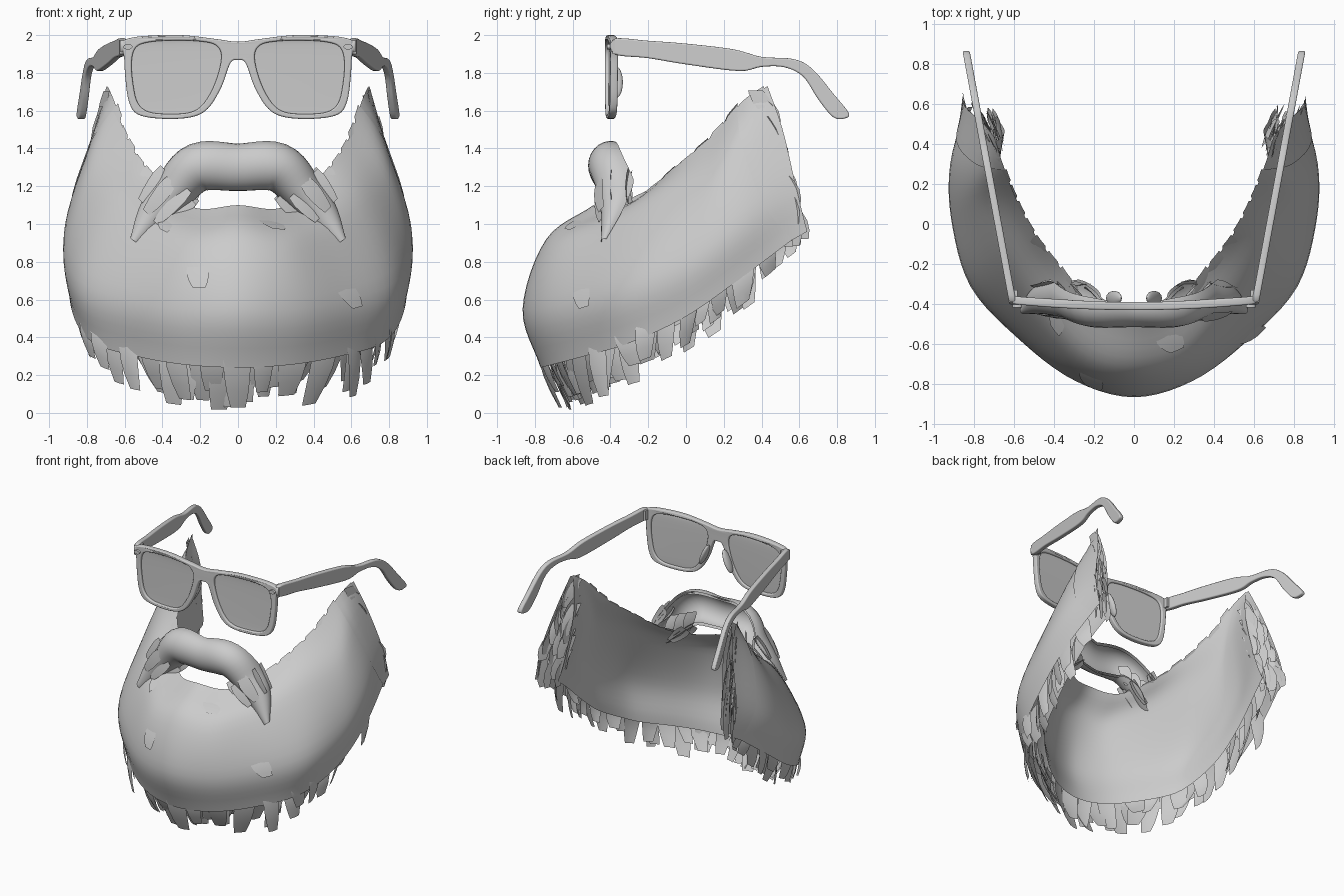
import bpy, math, random
from mathutils import Vector as V

if "Cube" in bpy.data.objects:
    bpy.data.objects.remove(bpy.data.objects["Cube"])
random.seed(4)
rnd = random.uniform


def spline(pts, t, closed=False):
    """Catmull-Rom point, t measured in segments."""
    n = len(pts)
    i = math.floor(t) if closed else max(0, min(int(t), n - 2))
    f = t - i

    def g(k):
        if closed:
            return pts[k % n]
        if k < 0:
            return pts[0] * 2 - pts[1]
        return pts[k] if k < n else pts[-1] * 2 - pts[-2]
    a, b, c, d = (g(i + k) for k in (-1, 0, 1, 2))
    return (b * 2 + (c - a) * f + (a * 2 - b * 5 + c * 4 - d) * f * f
            + (b * 3 - a - c * 3 + d) * f ** 3) * .5


def select(ob):
    bpy.ops.object.select_all(action='DESELECT')
    ob.select_set(True)
    bpy.context.view_layer.objects.active = ob


def smooth(ob, angle=35):
    select(ob)
    bpy.ops.object.shade_smooth_by_angle(angle=math.radians(angle))
    return ob


def mesh(name, verts, faces, angle=60):
    me = bpy.data.meshes.new(name)
    me.from_pydata([tuple(v) for v in verts], [], faces)
    ob = bpy.data.objects.new(name, me)
    bpy.context.collection.objects.link(ob)
    return smooth(ob, angle)


def quads(nu, nv, base=0):
    return [(base + i * (nv + 1) + j, base + (i + 1) * (nv + 1) + j,
             base + (i + 1) * (nv + 1) + j + 1, base + i * (nv + 1) + j + 1)
            for i in range(nu) for j in range(nv)]


def sheet(name, f, nu, nv):
    return mesh(name, [f(i / nu, j / nv) for i in range(nu + 1) for j in range(nv + 1)], quads(nu, nv))


def locks(name, cards):
    """Tapered, bowed hair cards: (root, tip, half-width vector, bow vector)."""
    vs, fs = [], []
    for root, tip, side, bow in cards:
        fs += quads(4, 2, len(vs))
        for i, w in enumerate((.8, 1, .95, .8, .55)):
            t = i / 4
            for s in (-1, 0, 1):
                p = root.lerp(tip, t) + side * w * s + bow * (math.sin(math.pi * t) + .35 * (1 - s * s))
                p.z = max(p.z, 0)
                vs.append(p)
    return mesh(name, vs, fs)


# Beard sections from chin to ear, each running top edge -> bottom edge
half = [
    [(0, -.49, 1.10), (0, -.74, .92), (0, -.865, .55), (0, -.77, .24)],
    [(.2, -.42, 1.08), (.25, -.68, .90), (.31, -.775, .55), (.28, -.71, .255)],
    [(.35, -.24, 1.15), (.46, -.46, .97), (.58, -.565, .60), (.54, -.54, .30)],
    [(.49, -.06, 1.30), (.66, -.18, 1.10), (.81, -.31, .68), (.765, -.30, .37)],
    [(.59, .13, 1.46), (.785, .08, 1.20), (.905, 0, .80), (.87, 0, .51)],
    [(.655, .30, 1.65), (.79, .27, 1.38), (.915, .28, 1.00), (.895, .30, .72)],
    [(.69, .41, 1.73), (.755, .49, 1.50), (.835, .56, 1.20), (.85, .62, .96)]]
half = [[V(p) for p in row] for row in half]
rows = [[V((-p.x, p.y, p.z)) for p in r] for r in half[:0:-1]] + half


def beard(u, v):
    sec = [spline([r[k] for r in rows], (u + 1) * 6) for k in range(4)]
    return spline(sec, v * 3)


def tangent(u, v=.6):
    return (beard(min(u + .02, 1), v) - beard(max(u - .02, -1), v)).normalized()


def outward(u):
    t = tangent(u)
    return V((t.y, -t.x, 0)).normalized()


def lining(u, v):
    return beard(u, v) - outward(u) * (.175 * math.sin(min(v * 2.1, 2.1)))


sheet("beard_outer", lambda a, b: beard(a * 2 - 1, b), 64, 18)
sheet("beard_lining", lambda a, b: lining(a * 2 - 1, b), 64, 18)

# Sideburn overlay panels
for s, nm in ((-1, "left"), (1, "right")):
    def panel(a, b):
        u0 = .8 + .17 * b
        u = s * (u0 + (1 - u0) * a)
        return beard(u, b) + outward(u) * .006 + V((0, .02 * a, 0))
    sheet("sideburn_panel_" + nm, panel, 6, 12)

# Locks hanging from the lower rim, in three layers
cards = []
for layer in range(3):
    n = 20
    for i in range(n):
        u = -0.95 + 1.9 * (i + (.5 if layer == 1 else 0) + rnd(-.2, .2)) / n
        w = .25 + .25 * layer
        o = outward(u)
        root = beard(u, .86).lerp(lining(u, .86), w)
        length = rnd(.1, .25) * (1 - .25 * u * u) - .015 * layer
        tip = beard(u, 1).lerp(lining(u, 1), w) + o * rnd(-.04, .03) + tangent(u, 1) * rnd(-.06, .06)
        if abs(u) < .35:
            tip -= o * .05
        tip.z -= length
        side = tangent(u, 1) * rnd(.05, .075) + o * rnd(-.02, .02)
        cards.append((root, tip, side, o * .02))
locks("lower_rim_locks", cards)

# Long feathered locks filling the back edges
cards = []
for s in (-1, 1):
    for i in range(9):
        for w in (.12, .5, .88):
            v = .05 + .83 * (i + rnd(-.3, .3)) / 9
            root = beard(s, v).lerp(lining(s, v), w) + V((0, -.05, 0))
            tip = root + V((s * rnd(.01, .04), rnd(.05, .1), -rnd(.18, .27)))
            cards.append((root, tip, V((s * rnd(0, .03), rnd(.02, .05), 0)), V((s * .01, .025, 0))))
locks("back_edge_locks", cards)

# Flat locks lying along the upper edge
cards = []
for s in (-1, 1):
    for i in range(8):
        u = s * (.22 + .6 * i / 8)
        root = beard(u, .14) - outward(u) * .03
        tip = beard(u + s * .03, 0) + V((0, 0, rnd(0, .02))) - outward(u) * .01
        cards.append((root, tip, tangent(u, 0) * .075, outward(u) * .003))
locks("upper_edge_locks", cards)

# Loose locks slightly proud of the front
cards = []
for u, v, du, dv in ((-.13, .45, .02, .11), (.33, .6, .03, .12), (.12, .12, .03, .1), (-.3, .2, .02, .1)):
    o = outward(u)
    cards.append((beard(u, v) - o * .005, beard(u + du, v + dv) + o * .015, tangent(u, v) * .065, o * .005))
locks("loose_front_locks", cards)

# Moustache: open shell swept from the lip out to drooping tips
path = [V(p) for p in ((0, -.41, 1.30), (.21, -.39, 1.30), (.345, -.34, 1.17), (.45, -.365, 1.05), (.55, -.43, .91))]
size = [V(p) for p in ((.125, .105), (.13, .125), (.11, .13), (.085, .085), (.025, .02))]


def whisker(u, b, k=1):
    t = abs(u) * 4
    th = math.pi / 2 + (b - .5) * (math.pi + 1.0 * min(1, t / 2))
    p, d = spline(path, t), spline(path, min(t + .05, 4)) - spline(path, max(t - .05, 0))
    h = spline(size, t) * k
    up = V((-d.z, 0, d.x)).normalized()
    q = p + up * h.x * math.cos(th) + V((0, -h.y * math.sin(th), 0))
    return V((math.copysign(1, u) * q.x, q.y, q.z))


for nm, k in (("moustache_outer", 1), ("moustache_inner", .84)):
    sheet(nm, lambda a, b: whisker(a * 2 - 1, b, k), 48, 14)

# Layered locks at the moustache sides
cards = []
for s in (-1, 1):
    for i in range(6):
        b, t0 = i / 5, rnd(.4, .48)
        root, tip = whisker(s * t0, b, .97), whisker(s * (t0 + rnd(.25, .38)), b, 1.08)
        cards.append((root, tip, V((s * .03, rnd(-.02, .03), .03)), V((0, -.006, 0))))
    for i in range(3):
        x = s * (.2 + .07 * i)
        cards.append((V((x, -.36, 1.28 - .03 * i)), V((x + s * .03, -.34 + .02 * i, 1.13 - .02 * i)),
                      V((s * .03, .03, 0)), V((0, .01, 0))))
locks("moustache_locks", cards)


# Glasses
def plate(name, loops, depth, bevel, steps=5):
    cu = bpy.data.curves.new(name, 'CURVE')
    cu.dimensions, cu.fill_mode = '2D', 'BOTH'
    cu.extrude, cu.bevel_depth, cu.bevel_resolution, cu.offset = depth, bevel, 2, -bevel
    for pts in loops:
        pts = [V(p) for p in pts]
        sp = cu.splines.new('POLY')
        n = len(pts) * steps
        sp.points.add(n - 1)
        for i in range(n):
            p = spline(pts, i / steps, True)
            sp.points[i].co = (p.x, p.y, 0, 1)
        sp.use_cyclic_u = True
    ob = bpy.data.objects.new(name, cu)
    bpy.context.collection.objects.link(ob)
    select(ob)
    bpy.ops.object.convert(target='MESH')
    return smooth(bpy.context.object)


def flip(pts):
    return [(-x, z) for x, z in reversed(pts)]


def stand(ob, y):
    for v in ob.data.vertices:
        x, z, d = v.co
        v.co = (x, y - d + .03 * (x / .6) ** 2, z)


rim = [(.12, 1.98), (.3, 2.0), (.5, 1.995), (.6, 1.975), (.615, 1.94), (.603, 1.88), (.597, 1.78), (.578, 1.65),
       (.53, 1.58), (.4, 1.557), (.25, 1.565), (.16, 1.61), (.09, 1.72), (.05, 1.83), (.028, 1.865)]
hole = [(.115, 1.945), (.2, 1.967), (.34, 1.972), (.47, 1.963), (.54, 1.935), (.563, 1.86), (.555, 1.74), (.53, 1.64),
        (.47, 1.593), (.36, 1.583), (.25, 1.592), (.18, 1.64), (.12, 1.75), (.088, 1.88)]
stand(plate("glasses_frame", [[(0, 1.965)] + rim + [(0, 1.868)] + flip(rim), hole, flip(hole)], .012, .008), -.41)
for nm, lp in (("right_lens", hole), ("left_lens", flip(hole))):
    stand(plate(nm, [lp], .004, 0), -.408)

arm = [(-.38, 1.98), (-.2, 1.97), (0, 1.955), (.25, 1.925), (.4, 1.885), (.57, 1.873), (.67, 1.82), (.78, 1.69),
       (.86, 1.59), (.845, 1.56), (.78, 1.565), (.7, 1.66), (.62, 1.78), (.52, 1.83), (.4, 1.832), (.28, 1.81),
       (0, 1.845), (-.2, 1.878), (-.38, 1.9)]
for s, nm in ((1, "right"), (-1, "left")):
    ob = plate(nm + "_temple", [arm], .01, .008)
    for v in ob.data.vertices:
        y, z, d = v.co
        v.co = (s * (.61 + .185 * (y + .37)) + d, y, z)
    # Hinge block, oval rivet and nose pad
    bpy.ops.mesh.primitive_cube_add(size=1, location=(s * .604, -.36, 1.937))
    ob = bpy.context.object
    ob.name, ob.scale = nm + "_hinge", (.045, .06, .075)
    ob.modifiers.new("bevel", 'BEVEL').width = .008
    bpy.ops.mesh.primitive_cylinder_add(vertices=20, radius=.024, depth=.02, location=(s * .583, -.408, 1.938),
                                        rotation=(math.pi / 2, 0, 0))
    ob = bpy.context.object
    ob.name, ob.scale = nm + "_rivet", (1, .6, 1)
    smooth(ob)
    bpy.ops.mesh.primitive_uv_sphere_add(segments=16, ring_count=10, radius=1, location=(s * .1, -.37, 1.75),
                                         rotation=(0, -s * .4, 0))
    ob = bpy.context.object
    ob.name, ob.scale = nm + "_nose_pad", (.02, .036, .09)
    smooth(ob, 80)
